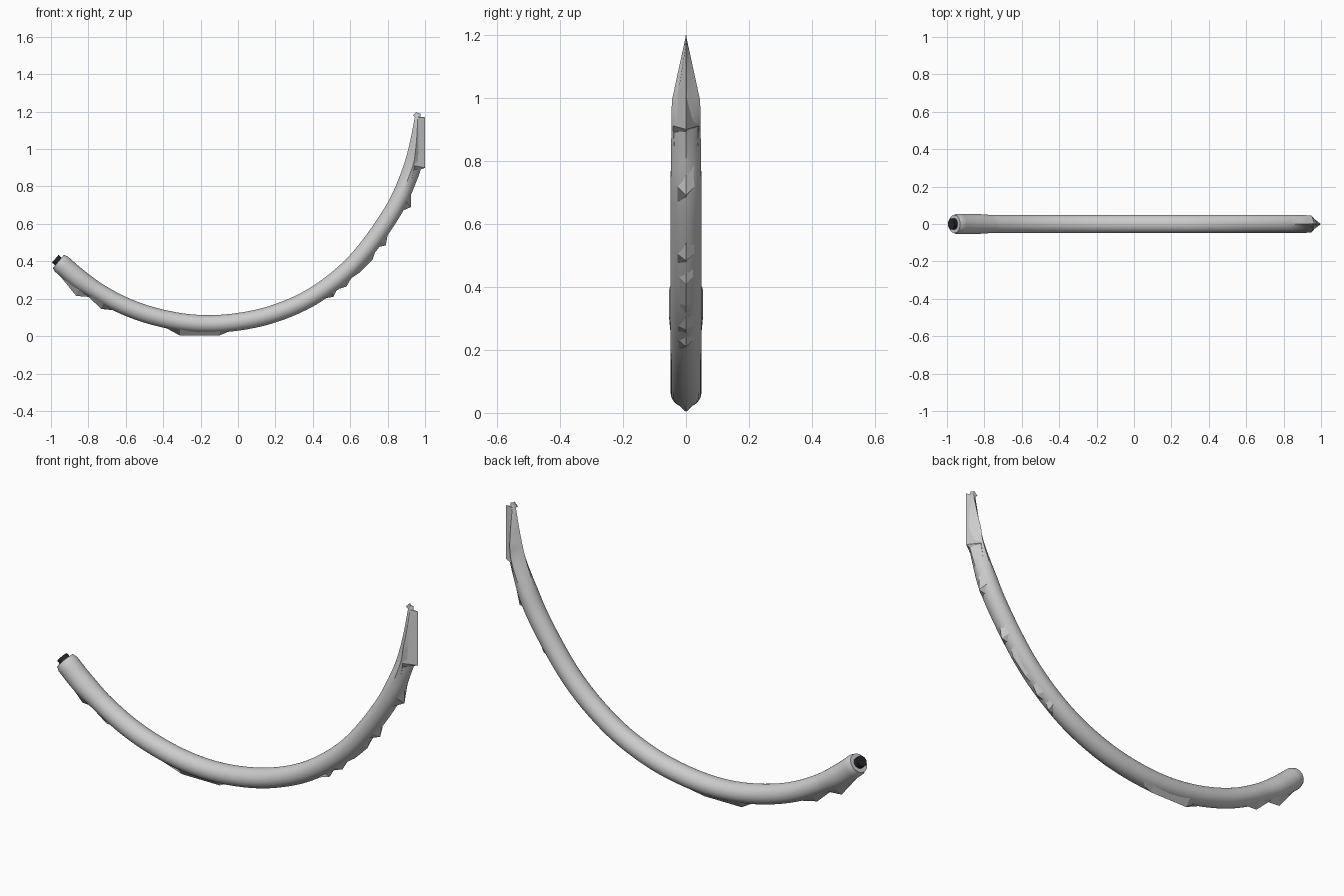
import bpy, bmesh, math
from mathutils import Vector

if "Cube" in bpy.data.objects:
    bpy.data.objects.remove(bpy.data.objects["Cube"])

# Inner (upper) edge of the curved rod, as x, z
INNER = [(-0.93, 0.435), (-0.8, 0.327), (-0.6, 0.21), (-0.4, 0.142), (-0.2, 0.113),
         (0, 0.124), (0.2, 0.172), (0.4, 0.268), (0.6, 0.435), (0.78, 0.68),
         (0.87, 0.87), (0.915, 1.02), (0.95, 1.195)]
# Outer cutting edge with its teeth, as x, z
EDGE = [(-0.95, 0.32), (-0.865, 0.215), (-0.80, 0.21), (-0.73, 0.145), (-0.645, 0.14),
        (-0.52, 0.08), (-0.405, 0.07), (-0.31, 0.003), (-0.10, 0.003), (-0.015, 0.045),
        (0.16, 0.075), (0.34, 0.142), (0.375, 0.145), (0.385, 0.175), (0.43, 0.21), (0.51, 0.21),
        (0.53, 0.25), (0.58, 0.265), (0.605, 0.31), (0.65, 0.34), (0.72, 0.41),
        (0.74, 0.475), (0.79, 0.485), (0.80, 0.54), (0.85, 0.62), (0.87, 0.68),
        (0.925, 0.69), (0.925, 0.82), (0.945, 0.88), (1.0, 0.90), (1.0, 1.17), (0.96, 1.175)]


def clamp(t):
    return max(0.0, min(1.0, t))


def smooth_path(pts, steps=8):
    p = [Vector(q) for q in pts]
    p = [2 * p[0] - p[1]] + p + [2 * p[-1] - p[-2]]
    out = []
    for i in range(1, len(p) - 2):
        a, b, c, d = p[i - 1:i + 3]
        for s in range(steps):
            t = s / steps
            out.append(0.5 * (2 * b + (c - a) * t + (2 * a - 5 * b + 4 * c - d) * t ** 2
                              + (3 * b - a - 3 * c + d) * t ** 3))
    return out + [p[-2]]


def make_object(name, verts, faces, smooth):
    me = bpy.data.meshes.new(name)
    me.from_pydata(verts, [], faces)
    bm = bmesh.new()
    bm.from_mesh(me)
    bmesh.ops.recalc_face_normals(bm, faces=bm.faces)
    bm.to_mesh(me)
    bm.free()
    ob = bpy.data.objects.new(name, me)
    bpy.context.collection.objects.link(ob)
    if smooth:
        bpy.ops.object.select_all(action='DESELECT')
        ob.select_set(True)
        bpy.context.view_layer.objects.active = ob
        bpy.ops.object.shade_smooth_by_angle(angle=math.radians(35))
    return ob


def loft(name, rings, smooth=True):
    n = len(rings[0])
    verts = [v for r in rings for v in r]
    faces = [(i * n + j, i * n + (j + 1) % n, (i + 1) * n + (j + 1) % n, (i + 1) * n + j)
             for i in range(len(rings) - 1) for j in range(n)]
    faces += [tuple(range(n)), tuple(range(len(verts) - n, len(verts)))]
    return make_object(name, verts, faces, smooth)


# Centre line, outward normal, in-plane radius, width and diamond blend per station
stations = []
path = smooth_path(INNER)
for i, p in enumerate(path):
    t = (path[min(i + 1, len(path) - 1)] - path[max(i - 1, 0)]).normalized()
    n = Vector((t.y, -t.x))
    r = 0.047 - 0.035 * clamp((p.y - 0.95) / 0.25)
    w = 0.049 - 0.004 * clamp((p.y - 0.75) / 0.25)
    w *= max(0.02, clamp((1.2 - p.y) / 0.2))
    stations.append((p + n * r, n, r, w, clamp((p.y - 0.78) / 0.2)))


def ring(c, n, r, w, k, sides=32):
    out = []
    for j in range(sides):
        a = 2 * math.pi * j / sides
        ca, sa = math.cos(a), math.sin(a)
        f = (1 - k) + k / (abs(ca) + abs(sa))
        q = c + n * (r * ca * f)
        out.append((q.x, w * sa * f, q.y))
    return out


# Main curved rod, ending in a sharp diamond tip
loft("curved_rod", [ring(*s) for s in stations])

# Slightly thicker grip with a rounded rim
grip = []
for i, (c, n, r, w, k) in enumerate(stations[:12]):
    rad = 0.046 if i == 0 else 0.053 - 0.006 * clamp((i - 7) / 4)
    grip.append(ring(c, n, rad, rad + 0.001, 0))
loft("grip_sleeve", grip)

# Dark core showing at the open end
c, n = stations[0][:2]
axis = Vector((n.y, -n.x))
core = loft("dark_core", [ring(c + axis * d, n, 0.027, 0.03, 0) for d in (-0.01, 0.022)])
mat = bpy.data.materials.new("dark")
mat.diffuse_color = (0.02, 0.02, 0.025, 1)
mat.use_nodes = True
mat.node_tree.nodes["Principled BSDF"].inputs["Base Color"].default_value = mat.diffuse_color
core.data.materials.append(mat)

# Toothed wedge blade along the outside of the curve
wedge = []
for e in EDGE:
    e = Vector(e)
    c, n, r, w, k = min(stations, key=lambda s: (s[0] - e).length)
    b = c + n * (0.75 * r * (1 - k))
    h = w * (0.62 + 0.38 * k)
    wedge.append([(e.x, 0, e.y), (b.x, h, b.y), (c.x, 0, c.y), (b.x, -h, b.y)])
loft("toothed_blade", wedge, smooth=False)

# Small barb at the tip
barb = [(0.935, 1.18), (0.955, 1.2), (0.965, 1.185), (0.955, 1.165)]
loft("tip_barb", [[(x, y, z) for x, z in barb] for y in (-0.002, 0.002)], smooth=False)
